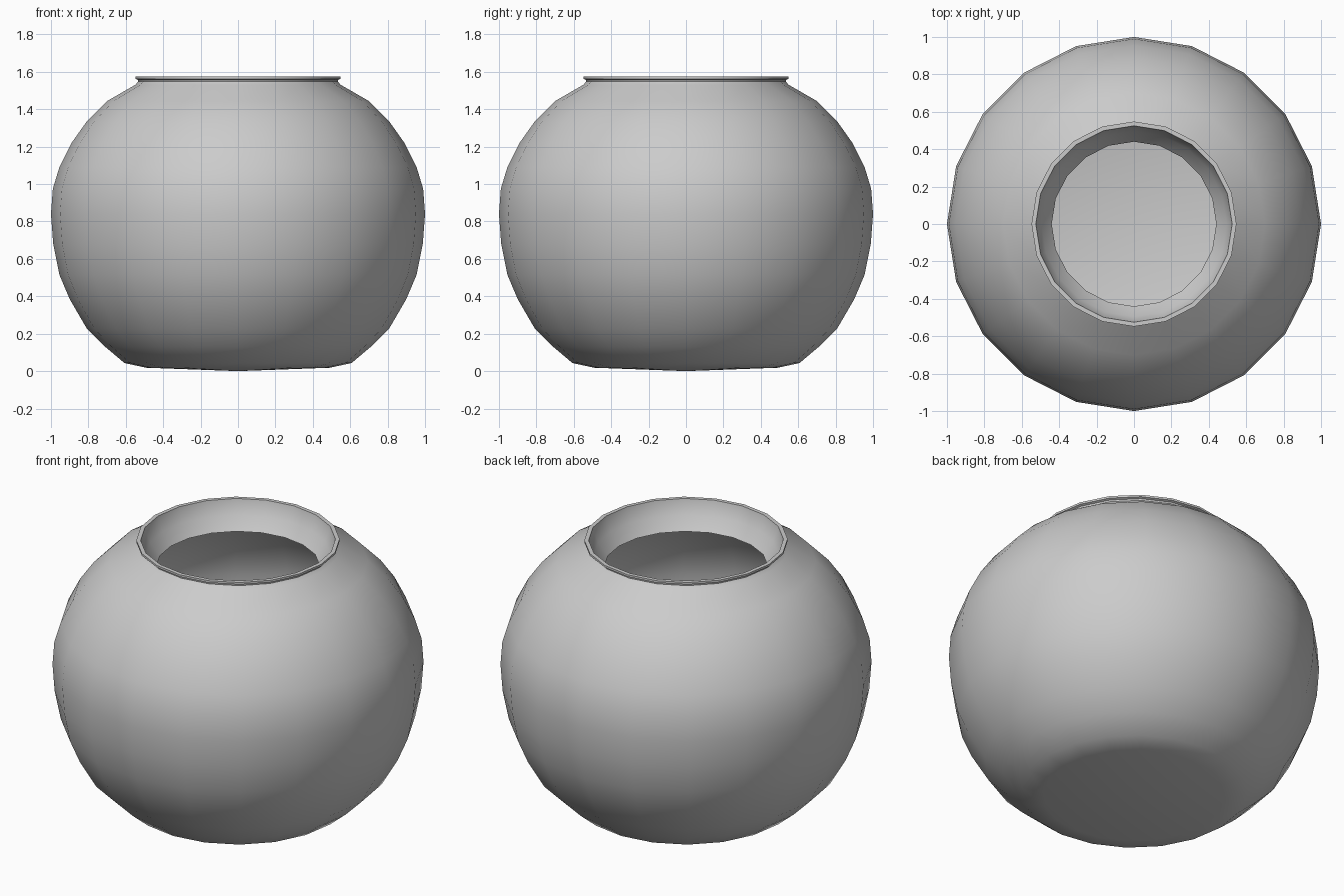
import bpy, math

if "Cube" in bpy.data.objects:
    bpy.data.objects.remove(bpy.data.objects["Cube"])

SIDES = 20

# Profile as (radius, height): outside, rim, then inside
outer = [(0, 0.0), (0.49, 0.018), (0.607, 0.043), (0.71, 0.13), (0.808, 0.227),
         (0.90, 0.385), (0.955, 0.515), (0.988, 0.68), (1.0, 0.84), (0.99, 0.975),
         (0.955, 1.09), (0.89, 1.22), (0.812, 1.33), (0.70, 1.444), (0.55, 1.53)]
rim = [(0.533, 1.548), (0.535, 1.557), (0.548, 1.562), (0.548, 1.574),
       (0.525, 1.574), (0.52, 1.55), (0.495, 1.49), (0.44, 1.418)]
inner = [(0.65, 1.37), (0.75, 1.27), (0.82, 1.17), (0.88, 1.06), (0.91, 0.95),
         (0.92, 0.83), (0.91, 0.70), (0.88, 0.55), (0.83, 0.43), (0.745, 0.29),
         (0.66, 0.20), (0.57, 0.13), (0.45, 0.10), (0, 0.08)]


def lathe(name, profile):
    verts, faces, rings = [], [], []
    for r, z in profile:
        n = SIDES if r > 0 else 1
        rings.append([len(verts) + i % n for i in range(SIDES)])
        for i in range(n):
            a = 2 * math.pi * i / SIDES
            verts.append((r * math.cos(a), r * math.sin(a), z))
    for low, high in zip(rings, rings[1:]):
        for i in range(SIDES):
            j = (i + 1) % SIDES
            quad = [low[i], low[j], high[j], high[i]]
            faces.append(list(dict.fromkeys(quad)))  # triangles at the poles
    mesh = bpy.data.meshes.new(name)
    mesh.from_pydata(verts, [], faces)
    mesh.update()
    obj = bpy.data.objects.new(name, mesh)
    bpy.context.collection.objects.link(obj)
    return obj


# Round bowl with a thick wall and flared lip
bowl = lathe("round_bowl", outer + rim + inner)
bpy.context.view_layer.objects.active = bowl
bowl.select_set(True)
bpy.ops.object.shade_smooth_by_angle(angle=math.radians(50))
